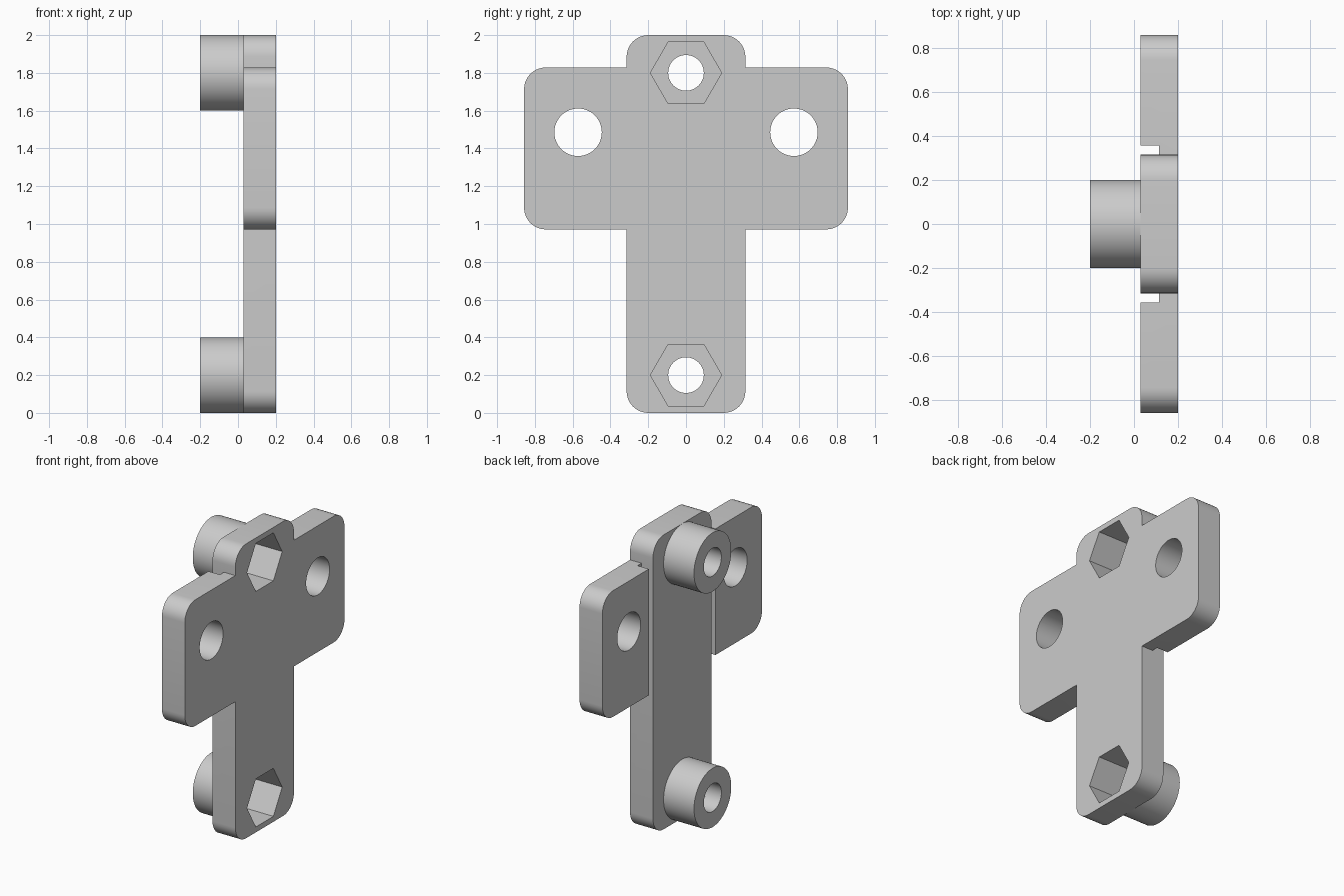
import bpy, bmesh, math
from mathutils import Matrix, Vector

old = bpy.data.objects.get("Cube")
if old:
    bpy.data.objects.remove(old, do_unlink=True)

MM = 2 / 35                      # the part is 35 mm tall
BACK, FACE, REAR = 0.5 * MM, 3.5 * MM, -3.5 * MM
BOLT_Z = (3.5 * MM, 31.5 * MM)

grey = bpy.data.materials.new("plain grey")
grey.use_nodes = True
colour = (0.6, 0.6, 0.6, 1)
grey.diffuse_color = colour
grey.node_tree.nodes["Principled BSDF"].inputs["Base Color"].default_value = colour


def prism(name, outline, x0, x1):
    """Extrude a (y, z) outline along x."""
    bm = bmesh.new()
    base = bm.faces.new([bm.verts.new((x0, y, z)) for y, z in outline])
    out = bmesh.ops.extrude_face_region(bm, geom=[base])
    verts = [v for v in out["geom"] if isinstance(v, bmesh.types.BMVert)]
    bmesh.ops.translate(bm, verts=verts, vec=(x1 - x0, 0, 0))
    bmesh.ops.recalc_face_normals(bm, faces=bm.faces)
    mesh = bpy.data.meshes.new(name)
    bm.to_mesh(mesh)
    bm.free()
    mesh.materials.append(grey)
    obj = bpy.data.objects.new(name, mesh)
    bpy.context.collection.objects.link(obj)
    return obj


def ring(y, z, radius, sides):
    return [(y + radius * math.cos(math.tau * i / sides),
             z + radius * math.sin(math.tau * i / sides)) for i in range(sides)]


def rounded(points, radius, steps=10):
    """Round the right-angled corners flagged True."""
    result = []
    for i, (y, z, is_round) in enumerate(points):
        corner = Vector((y, z))
        if not is_round:
            result.append((y, z))
            continue
        a = (Vector(points[i - 1][:2]) - corner).normalized() * radius
        b = (Vector(points[(i + 1) % len(points)][:2]) - corner).normalized() * radius
        for k in range(steps + 1):
            t = math.pi / 2 * k / steps
            result.append(tuple(corner + a * (1 - math.sin(t)) + b * (1 - math.cos(t))))
    return result


def cut(obj, cutters):
    bpy.context.view_layer.objects.active = obj
    for cutter in cutters:
        mod = obj.modifiers.new("cut", "BOOLEAN")
        mod.operation, mod.solver, mod.object = "DIFFERENCE", "EXACT", cutter
        bpy.ops.object.modifier_apply(modifier=mod.name)


# T-shaped plate outline: right half, then mirrored
stem, wing = 5.5 * MM, 15 * MM
low, high, top = 17 * MM, 32 * MM, 35 * MM
half = [(stem, 0, True), (stem, low, False), (wing, low, True),
        (wing, high, True), (stem, high, False), (stem, top, True)]
outline = half + [(-y, z, r) for y, z, r in reversed(half)]
plate = prism("plate", rounded(outline, 2 * MM), BACK, FACE)
bosses = [prism(n + "_boss", ring(0, z, 3.5 * MM, 64), REAR, BACK)
          for n, z in zip(("lower", "upper"), BOLT_Z)]

# Cutters: nut pockets, bolt holes, wing holes and rear relief grooves
pockets = [prism("pocket_cutter", ring(0, z, 3.3 * MM, 6), -1.5 * MM, 0.3) for z in BOLT_Z]
bores = [prism("bore_cutter", ring(0, z, 1.65 * MM, 48), -0.3, 0.3) for z in BOLT_Z]
wing_cutters = []
for side in (-1, 1):
    wing_cutters.append(prism("hole_cutter", ring(side * 10 * MM, 26 * MM, 2.2 * MM, 48), -0.3, 0.3))
    inner, outer = side * stem, side * 6.25 * MM
    groove = [(inner, low - MM), (outer, low - MM), (outer, high + MM), (inner, high + MM)]
    wing_cutters.append(prism("groove_cutter", groove, 0, 2 * MM))

cut(plate, pockets + wing_cutters)
for boss, pocket, bore in zip(bosses, pockets, bores):
    cut(boss, [pocket, bore])
for cutter in pockets + bores + wing_cutters:
    bpy.data.objects.remove(cutter, do_unlink=True)

# Smooth the round walls, keep edges sharp
for obj in [plate] + bosses:
    bpy.ops.object.select_all(action="DESELECT")
    obj.select_set(True)
    bpy.context.view_layer.objects.active = obj
    bpy.ops.object.shade_smooth_by_angle(angle=math.radians(30))
